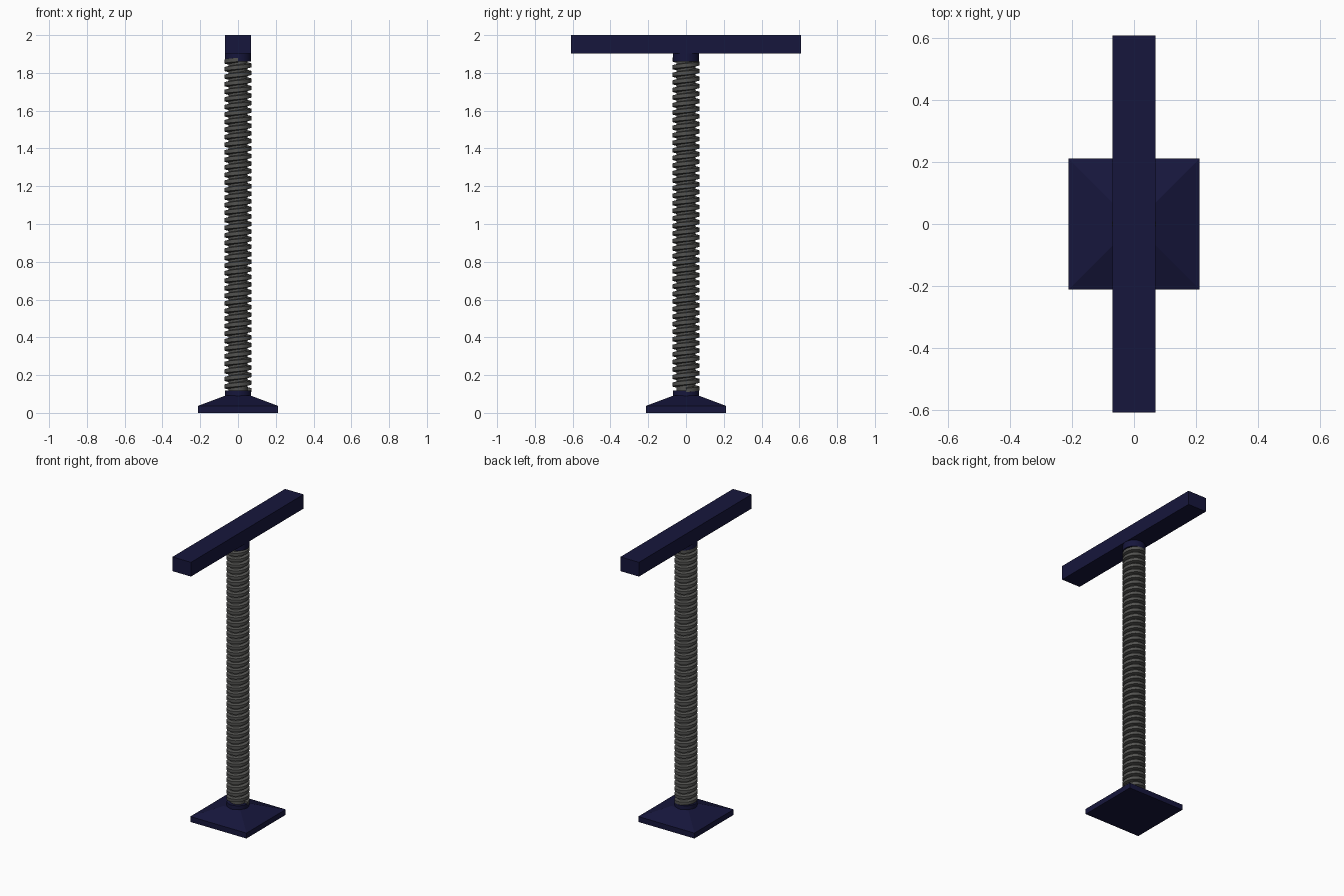
import bpy, bmesh, math

if "Cube" in bpy.data.objects:
    bpy.data.objects.remove(bpy.data.objects["Cube"])

def material(name, color):
    m = bpy.data.materials.new(name)
    m.diffuse_color = color
    m.use_nodes = True
    m.node_tree.nodes["Principled BSDF"].inputs["Base Color"].default_value = m.diffuse_color
    return m

navy = material("navy_paint", (0.008, 0.008, 0.045, 1))
steel = material("dark_steel", (0.085, 0.085, 0.08, 1))

def finish(name, bm, mat, smooth=False):
    bmesh.ops.recalc_face_normals(bm, faces=bm.faces)
    me = bpy.data.meshes.new(name)
    bm.to_mesh(me)
    bm.free()
    me.materials.append(mat)
    ob = bpy.data.objects.new(name, me)
    bpy.context.collection.objects.link(ob)
    if smooth:
        bpy.ops.object.select_all(action='DESELECT')
        ob.select_set(True)
        bpy.context.view_layer.objects.active = ob
        bpy.ops.object.shade_smooth_by_angle(angle=math.radians(35))
    return ob

def stack(name, rings, mat, smooth=False):
    """Loft rings of (half_x, half_y, z, sides) and cap both ends."""
    bm = bmesh.new()
    loops = []
    for hx, hy, z, n in rings:
        k = 1 / math.cos(math.pi / n) if n == 4 else 1
        loops.append([bm.verts.new((hx * k * math.cos(2 * math.pi * (i + .5) / n),
                                    hy * k * math.sin(2 * math.pi * (i + .5) / n), z))
                      for i in range(n)])
    for a, b in zip(loops, loops[1:]):
        n = len(a)
        for i in range(n):
            bm.faces.new((a[i], a[(i + 1) % n], b[(i + 1) % n], b[i]))
    bm.faces.new(loops[0])
    bm.faces.new(loops[-1])
    return finish(name, bm, mat, smooth)

def helix(name, profile, z0, z1, pitch, mat, steps=32):
    """Sweep a (radius, height) profile along a right-handed helix."""
    bm = bmesh.new()
    total = int((z1 - z0) / pitch * steps)
    prev = first = None
    for s in range(total + 1):
        a = 2 * math.pi * s / steps
        z = z0 + pitch * s / steps
        cur = [bm.verts.new((r * math.cos(a), r * math.sin(a), z + h)) for r, h in profile]
        n = len(cur)
        if prev:
            for i in range(n):
                bm.faces.new((prev[i], prev[(i + 1) % n], cur[(i + 1) % n], cur[i]))
        else:
            first = cur
        prev = cur
    bm.faces.new(first)
    bm.faces.new(prev)
    return finish(name, bm, mat, True)

# Foot plate with sloped top and round socket
stack("foot_plate", [(.212, .212, 0, 4), (.212, .212, .037, 4), (.065, .065, .092, 4)], navy)
stack("foot_socket", [(.07, .07, .07, 32), (.07, .07, .118, 32)], navy, True)

# Threaded rod: core plus helical thread
stack("rod_core", [(.05, .05, .08, 32), (.05, .05, 1.91, 32)], steel, True)
helix("rod_thread", [(.047, -.015), (.071, -.010), (.071, .010), (.047, .015)],
      .12, 1.87, .04, steel)

# Head beam and its round socket
stack("head_socket", [(.07, .07, 1.86, 32), (.07, .07, 1.91, 32)], navy, True)
stack("head_beam", [(.07, .608, 1.903, 4), (.07, .608, 2.0, 4)], navy)
